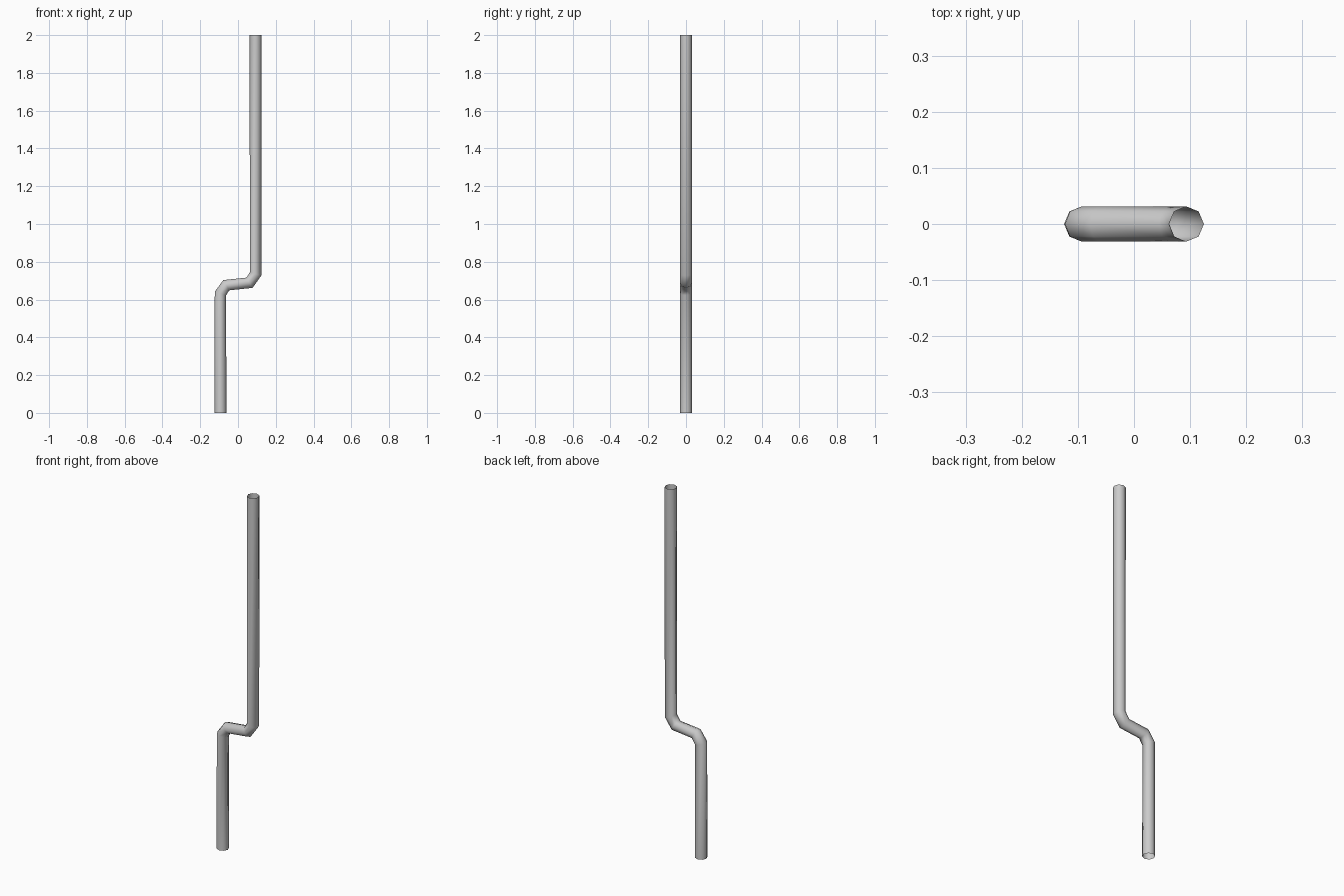
import bpy, bmesh, math
from mathutils import Vector

if "Cube" in bpy.data.objects:
    bpy.data.objects.remove(bpy.data.objects["Cube"])

RADIUS, SIDES = 0.0315, 8
# Centre line of the offset pipe, in the x-z plane
path = [Vector((x, 0, z)) for x, z in
        [(-0.093, 0), (-0.093, 0.632), (-0.062, 0.676),
         (0.061, 0.689), (0.093, 0.736), (0.093, 2)]]

# One octagonal ring at each path point, square to the averaged direction
bm = bmesh.new()
rings = []
for i, p in enumerate(path):
    before = (p - path[i - 1]).normalized() if i else Vector()
    after = (path[i + 1] - p).normalized() if i < len(path) - 1 else Vector()
    t = (before + after).normalized()
    across = Vector((t.z, 0, -t.x))
    ring = []
    for k in range(SIDES):
        a = 2 * math.pi * k / SIDES
        ring.append(bm.verts.new(p + RADIUS * (math.cos(a) * across + Vector((0, math.sin(a), 0)))))
    rings.append(ring)

# Open-ended tube wall
for lo, hi in zip(rings, rings[1:]):
    for k in range(SIDES):
        n = (k + 1) % SIDES
        bm.faces.new((lo[k], lo[n], hi[n], hi[k])).smooth = True

mesh = bpy.data.meshes.new("offset_pipe")
bm.to_mesh(mesh)
bm.free()
pipe = bpy.data.objects.new("offset_pipe", mesh)
bpy.context.collection.objects.link(pipe)
